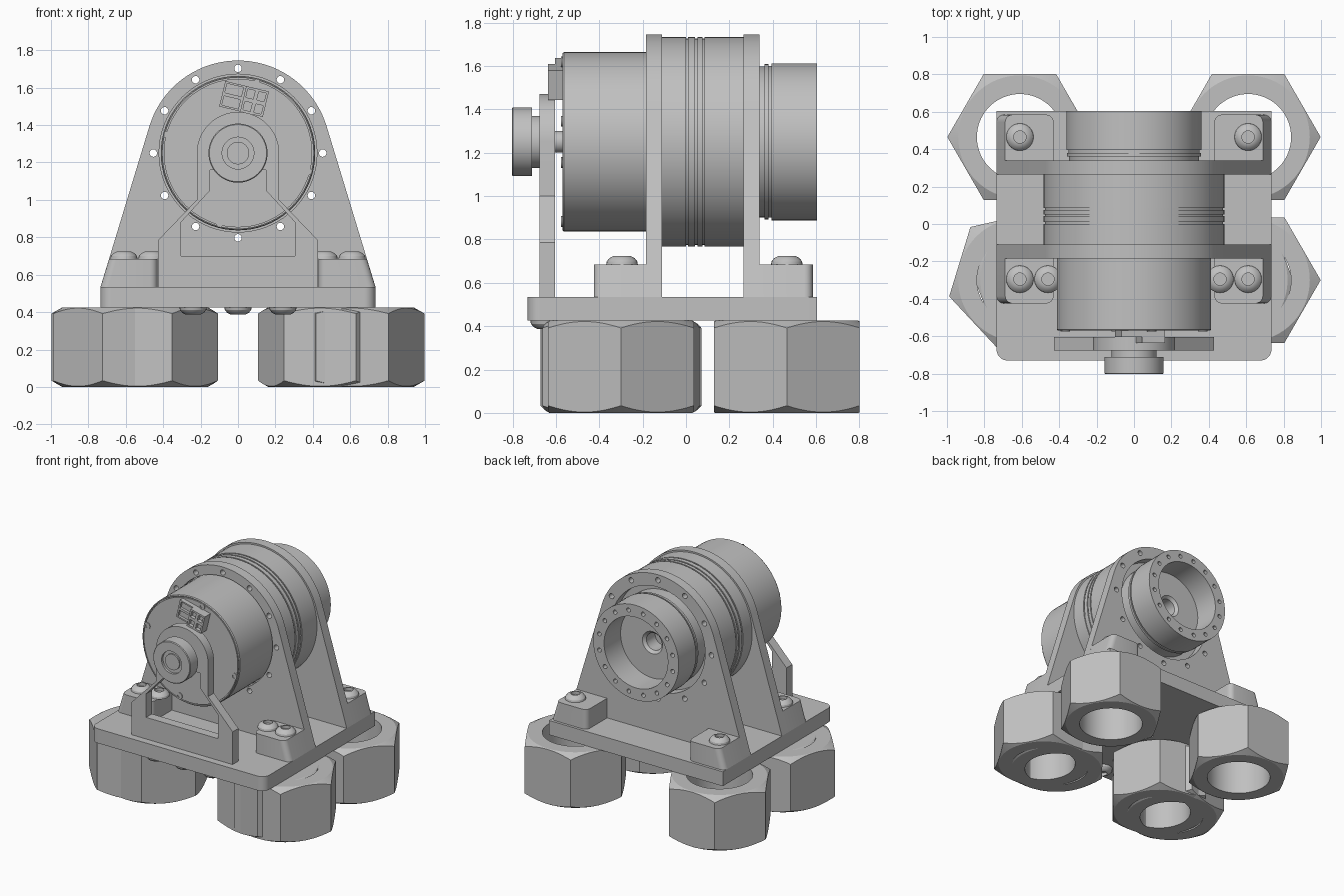
import bpy, bmesh
from math import radians, cos, sin, tau
from mathutils import Matrix, Vector

if "Cube" in bpy.data.objects:
    bpy.data.objects.remove(bpy.data.objects["Cube"])

metal = bpy.data.materials.new("machined_grey")
metal.use_nodes = True
GREY = (0.53, 0.53, 0.53, 1)
metal.diffuse_color = GREY
metal.node_tree.nodes["Principled BSDF"].inputs["Base Color"].default_value = GREY

AXIS_Z = 1.25  # height of the motor axis
parts = []


def finish(name, bm):
    bmesh.ops.recalc_face_normals(bm, faces=bm.faces)
    mesh = bpy.data.meshes.new(name)
    bm.to_mesh(mesh)
    bm.free()
    obj = bpy.data.objects.new(name, mesh)
    bpy.context.collection.objects.link(obj)
    parts.append(obj)
    return obj


def arc(cx, cy, r, start, end, n=12):
    angles = [radians(start + (end - start) * i / n) for i in range(n + 1)]
    return [(cx + r * cos(a), cy + r * sin(a)) for a in angles]


def prism(name, outline, low, high, axis="Y", round_y=None):
    """Extrude an outline along Y (outline in XZ) or Z (outline in XY)."""
    bm = bmesh.new()
    place = (lambda u, v, t: (u, t, v)) if axis == "Y" else (lambda u, v, t: (u, v, t))
    base = [bm.verts.new(place(u, v, low)) for u, v in outline]
    top = [bm.verts.new(place(u, v, high)) for u, v in outline]
    bm.faces.new(base)
    bm.faces.new(top)
    for i in range(len(base)):
        j = (i + 1) % len(base)
        bm.faces.new((base[i], base[j], top[j], top[i]))
    if round_y is not None:
        edges = [e for e in bm.edges
                 if all(abs(v.co.y - round_y) < 1e-4 for v in e.verts)
                 and abs(e.verts[0].co.z - e.verts[1].co.z) > 0.1]
        bmesh.ops.bevel(bm, geom=edges, offset=0.04, segments=5, affect="EDGES", profile=0.5)
    return finish(name, bm)


def lathe(name, profile, centre=(0, 0, AXIS_Z), axis="Y", flip=1, seg=72):
    """Spin a (radius, distance) profile about an axis through centre."""
    bm = bmesh.new()
    rings = []
    for r, t in profile:
        ring = []
        for i in range(seg):
            u, v = r * cos(tau * i / seg), r * sin(tau * i / seg)
            p = (u, t, v) if axis == "Y" else (u, v, t * flip)
            ring.append(bm.verts.new(Vector(centre) + Vector(p)))
        rings.append(ring)
    closed = profile[0][0] > 0 or profile[-1][0] > 0
    for k in range(len(rings) if closed else len(rings) - 1):
        a, b = rings[k], rings[(k + 1) % len(rings)]
        for i in range(seg):
            j = (i + 1) % seg
            bm.faces.new((a[i], a[j], b[j], b[i]))
    bmesh.ops.remove_doubles(bm, verts=bm.verts, dist=1e-5)
    return finish(name, bm)


def box(name, centre, size, matrix=Matrix()):
    bm = bmesh.new()
    bmesh.ops.create_cube(bm, size=1, matrix=matrix @ Matrix.Translation(centre)
                          @ Matrix.Diagonal((*size, 1)))
    return finish(name, bm)


def drills(centres, r, depth, rotation=Matrix()):
    bm = bmesh.new()
    for c in centres:
        bmesh.ops.create_cone(bm, cap_ends=True, segments=16, radius1=r, radius2=r, depth=depth,
                              matrix=Matrix.Translation(c) @ rotation)
    return finish("drill_cutter", bm)


def ring_drills(count, ring, r, y, depth, phase=0.0):
    spots = [(x, y, z) for x, z in arc(0, AXIS_Z, ring, phase, phase + 360, count)[:-1]]
    return drills(spots, r, depth, Matrix.Rotation(radians(90), 4, "X"))


def combine(obj, tool, operation="DIFFERENCE"):
    mod = obj.modifiers.new("cut", "BOOLEAN")
    mod.operation, mod.solver, mod.object = operation, "EXACT", tool
    graph = bpy.context.evaluated_depsgraph_get()
    mesh = bpy.data.meshes.new_from_object(obj.evaluated_get(graph))
    obj.modifiers.clear()
    obj.data = mesh
    parts.remove(tool)
    bpy.data.objects.remove(tool)


# Hexagonal nuts used as feet; the front ones are overlapping pairs
def hex_nut(name, x, y, turn):
    nut = prism(name, arc(x, y, 0.388, turn, turn + 360, 6)[:-1], 0, 0.425, "Z")
    chamfer = lathe("chamfer_cutter", [(0.23, -0.001), (0.328, -0.001), (0.41, 0.046), (0.41, 0.379),
                                       (0.328, 0.426), (0.23, 0.426)], (x, y, 0), "Z")
    combine(nut, chamfer, "INTERSECT")


for side, label, turn in ((1, "left", 0), (-1, "right", 13)):
    hex_nut("rear_nut_" + label, side * 0.61, 0.465, 0)
    hex_nut("front_nut_" + label, side * 0.61, -0.30, turn)
    hex_nut("front_inner_nut_" + label, side * 0.491, -0.30, -9)

# Base plate with a row of small holes
base = prism("base_plate", arc(0.675, -0.67, 0.06, -90, 0) + [(0.735, 0.605), (-0.735, 0.605)]
             + arc(-0.675, -0.67, 0.06, 180, 270), 0.425, 0.535, "Z")
combine(base, drills([(x, -0.05, 0.48) for x in (-0.2, -0.1, -0.01, 0.07)], 0.018, 0.3))

# Two arched brackets with bolt circles, and their feet
arch = [(0.735, 0.535)] + arc(0, AXIS_Z, 0.495, 17, 163, 40) + [(-0.735, 0.535)]
for name, low, high, bore, foot_end in (("front", -0.185, -0.11, 0.422, -0.425),
                                        ("rear", 0.265, 0.34, 0.40, 0.585)):
    bracket = prism(name + "_bracket", arch, low, high)
    combine(bracket, lathe("bore_cutter", [(0, -1), (bore, -1), (bore, 1), (0, 1)]))
    combine(bracket, ring_drills(12, 0.453, 0.02, 0, 2))
    start = low if name == "front" else high
    for s in (1, -1):
        prism(name + "_bracket_foot", [(s * 0.735, 0.535), (s * 0.689, 0.685), (s * 0.43, 0.685),
                                       (s * 0.43, 0.535)], start, foot_end, round_y=foot_end)


# Domed socket screws
def screw(name, x, y, z, flip=1):
    lathe(name, [(0, 0), (0.073, 0), (0.07, 0.014), (0.058, 0.029), (0.04, 0.038), (0.033, 0.039),
                 (0.033, 0.015), (0, 0.015)], (x, y, z), "Z", flip, 24)


for s in (1, -1):
    screw("rear_foot_screw", s * 0.61, 0.465, 0.685)
    screw("front_foot_outer_screw", s * 0.61, -0.295, 0.685)
    screw("front_foot_inner_screw", s * 0.46, -0.295, 0.685)
for x in (-0.24, 0, 0.24):
    screw("underside_screw", x, -0.645, 0.425, -1)

# Middle housing with three grooves
profile = [(0, -0.11), (0.483, -0.11)]
for y in (0.0, 0.042, 0.075):
    profile += [(0.483, y), (0.476, y), (0.476, y + 0.01), (0.483, y + 0.01)]
housing = lathe("middle_housing", profile + [(0.483, 0.265), (0, 0.265)])
combine(housing, ring_drills(12, 0.453, 0.02, 0, 2))

# Front motor can, with a fine groove around its end cover
lathe("front_motor_can", [(0, -0.57), (0.397, -0.57), (0.397, -0.56), (0.403, -0.56), (0.403, -0.57),
                          (0.408, -0.57), (0.413, -0.563), (0.413, -0.11), (0, -0.11)])
for x, z in arc(0, AXIS_Z, 0.38, 75.5, 345.5, 3):
    lathe("cover_screw", [(0, -0.566), (0.013, -0.566), (0.013, -0.576), (0.025, -0.576),
                          (0.025, -0.565), (0, -0.565)][1:5], (x, 0, z), seg=20)

# Rear output drum, hollow with a drilled rim
drum = lathe("rear_output_drum", [(0, 0.28), (0.065, 0.28), (0.065, 0.385), (0.085, 0.405), (0.27, 0.405),
                                  (0.27, 0.605), (0.362, 0.605), (0.362, 0.395), (0.35, 0.395),
                                  (0.35, 0.38), (0.358, 0.38), (0.358, 0.362), (0.348, 0.362),
                                  (0.348, 0.265), (0, 0.265)])
combine(drum, ring_drills(16, 0.316, 0.016, 0.6, 0.12, 11))

# Front support frame around the shaft
frame = prism("front_support_frame", [(0.427, 0.535), (0.427, 0.785), (0.22, 1.0)]
              + arc(0, AXIS_Z, 0.22, 0, 180, 30)
              + [(-0.22, 1.0), (-0.427, 0.785), (-0.427, 0.535)], -0.675, -0.605)
combine(frame, prism("window_cutter", [(0.305, 0.70), (0.305, 0.88), (0.15, 1.05), (0.15, 1.16),
                                       (-0.15, 1.16), (-0.15, 1.05), (-0.305, 0.88), (-0.305, 0.70)],
                     -0.8, -0.5))

# Shaft and front hub
lathe("shaft", [(0, -0.70), (0.05, -0.70), (0.05, -0.56), (0, -0.56)], seg=32)
lathe("front_hub", [(0, -0.795), (0.06, -0.795), (0.06, -0.785), (0.085, -0.785), (0.085, -0.803),
                    (0.153, -0.803), (0.158, -0.798), (0.158, -0.71), (0.12, -0.71), (0.12, -0.67),
                    (0, -0.67)])

# Tilted connector: a low tray beside a raised four-way socket
tilt = Matrix.Translation((0.03, 0, 1.54)) @ Matrix.Rotation(radians(13.5), 4, "Y")
tray = box("connector_tray", (-0.06, -0.585, 0), (0.115, 0.04, 0.14), tilt)
socket = box("connector_socket", (0.06, -0.602, 0), (0.125, 0.07, 0.14), tilt)
for s in (1, -1):
    combine(tray, box("tray_cutter", (-0.06, -0.605, s * 0.034), (0.09, 0.04, 0.05), tilt))
    for t in (1, -1):
        combine(socket, box("socket_cutter", (0.06 + t * 0.03, -0.64, s * 0.034), (0.04, 0.06, 0.046), tilt))

# Shared material and shading
bpy.ops.object.select_all(action="DESELECT")
for obj in parts:
    obj.data.materials.clear()
    obj.data.materials.append(metal)
    for face in obj.data.polygons:
        face.material_index = 0
    obj.select_set(True)
bpy.context.view_layer.objects.active = parts[0]
bpy.ops.object.shade_smooth_by_angle(angle=radians(25))
